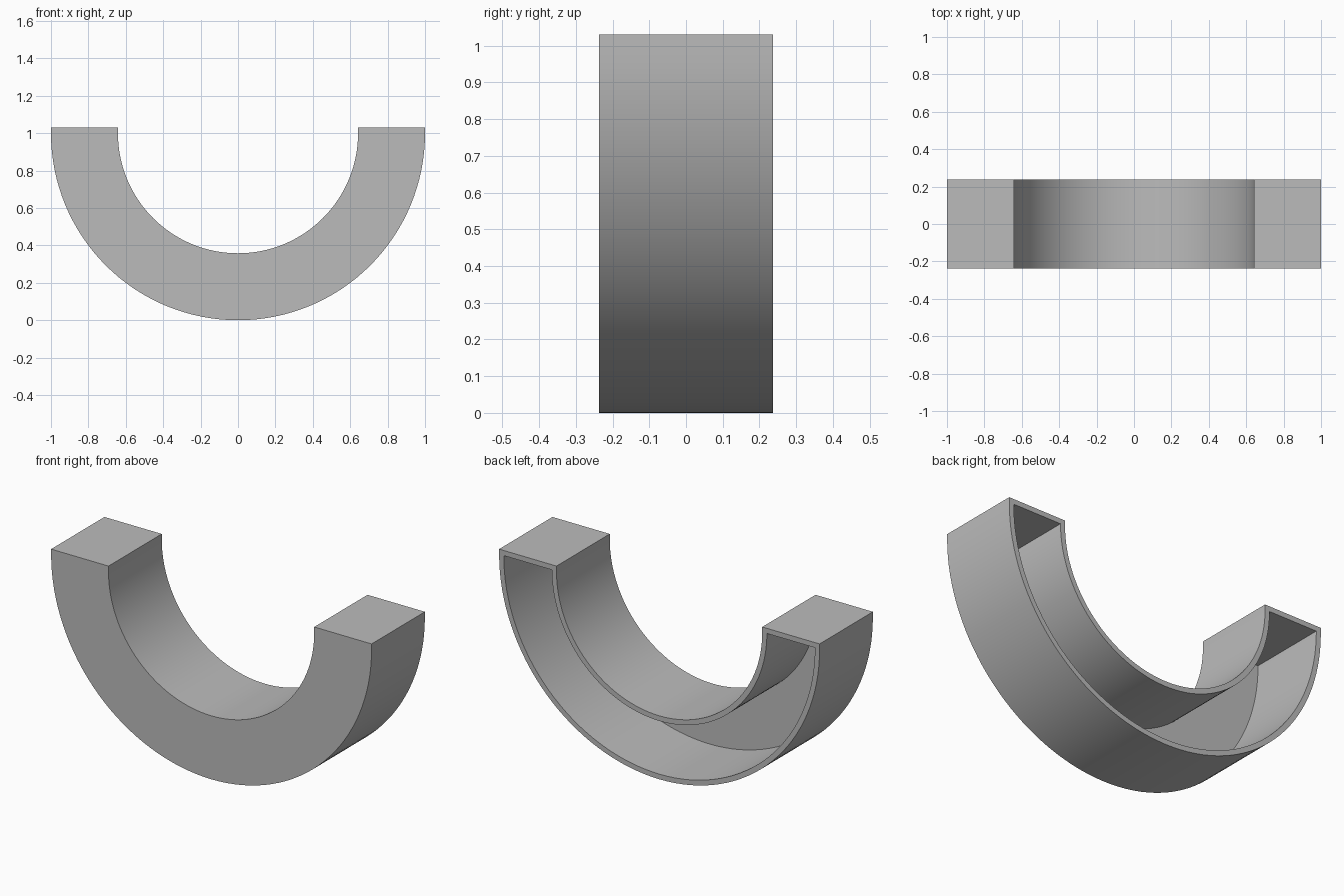
import bpy, bmesh, math

cube = bpy.data.objects.get("Cube")
if cube:
    bpy.data.objects.remove(cube, do_unlink=True)

OUTER, INNER = 1.0, 0.642      # radii of the half ring
HALF_DEPTH, TOP = 0.2375, 1.031
WALL = 0.029
SEGMENTS = 64

grey = bpy.data.materials.new("plain grey")
grey.use_nodes = True
colour = (0.5, 0.5, 0.5, 1)
grey.diffuse_color = colour
grey.node_tree.nodes["Principled BSDF"].inputs["Base Color"].default_value = colour


def arch(inner, outer, top):
    """U-shaped outline as matching pairs of inner and outer points."""
    pairs = [((-inner, top), (-outer, top))]
    for i in range(SEGMENTS + 1):
        a = math.pi * (1 + i / SEGMENTS)
        c, s = math.cos(a), math.sin(a)
        pairs.append(((inner * c, 1 + inner * s), (outer * c, 1 + outer * s)))
    pairs.append(((inner, top), (outer, top)))
    return pairs


bm = bmesh.new()


def ring(pairs, y):
    return [[bm.verts.new((x, y, z)) for x, z in p] for p in pairs]


def bridge(a, b):
    """Inner and outer skins plus end caps between two outlines."""
    for i in range(len(a) - 1):
        for k in (0, 1):
            bm.faces.new((a[i][k], a[i + 1][k], b[i + 1][k], b[i][k]))
    for i in (0, -1):
        bm.faces.new((a[i][0], a[i][1], b[i][1], b[i][0]))


def plate(a):
    for p, q in zip(a, a[1:]):
        bm.faces.new((p[0], p[1], q[1], q[0]))


# Outer shell and the channel sunk into it from the back
shell = arch(INNER, OUTER, TOP)
channel = arch(INNER + WALL, OUTER - WALL, TOP - WALL)
front, back = ring(shell, -HALF_DEPTH), ring(shell, HALF_DEPTH)
floor, mouth = ring(channel, -HALF_DEPTH + WALL), ring(channel, HALF_DEPTH)
bridge(front, back)
bridge(floor, mouth)
plate(front)
plate(floor)

# Rim around the open back
for i in range(len(back) - 1):
    for k in (0, 1):
        bm.faces.new((back[i][k], back[i + 1][k], mouth[i + 1][k], mouth[i][k]))
for i in (0, -1):
    bm.faces.new((back[i][0], back[i][1], mouth[i][1], mouth[i][0]))

bmesh.ops.recalc_face_normals(bm, faces=bm.faces)
mesh = bpy.data.meshes.new("half_ring_shell")
bm.to_mesh(mesh)
bm.free()
mesh.materials.append(grey)
obj = bpy.data.objects.new("half_ring_shell", mesh)
bpy.context.collection.objects.link(obj)
bpy.ops.object.select_all(action='DESELECT')
obj.select_set(True)
bpy.context.view_layer.objects.active = obj
bpy.ops.object.shade_smooth_by_angle(angle=math.radians(30))
